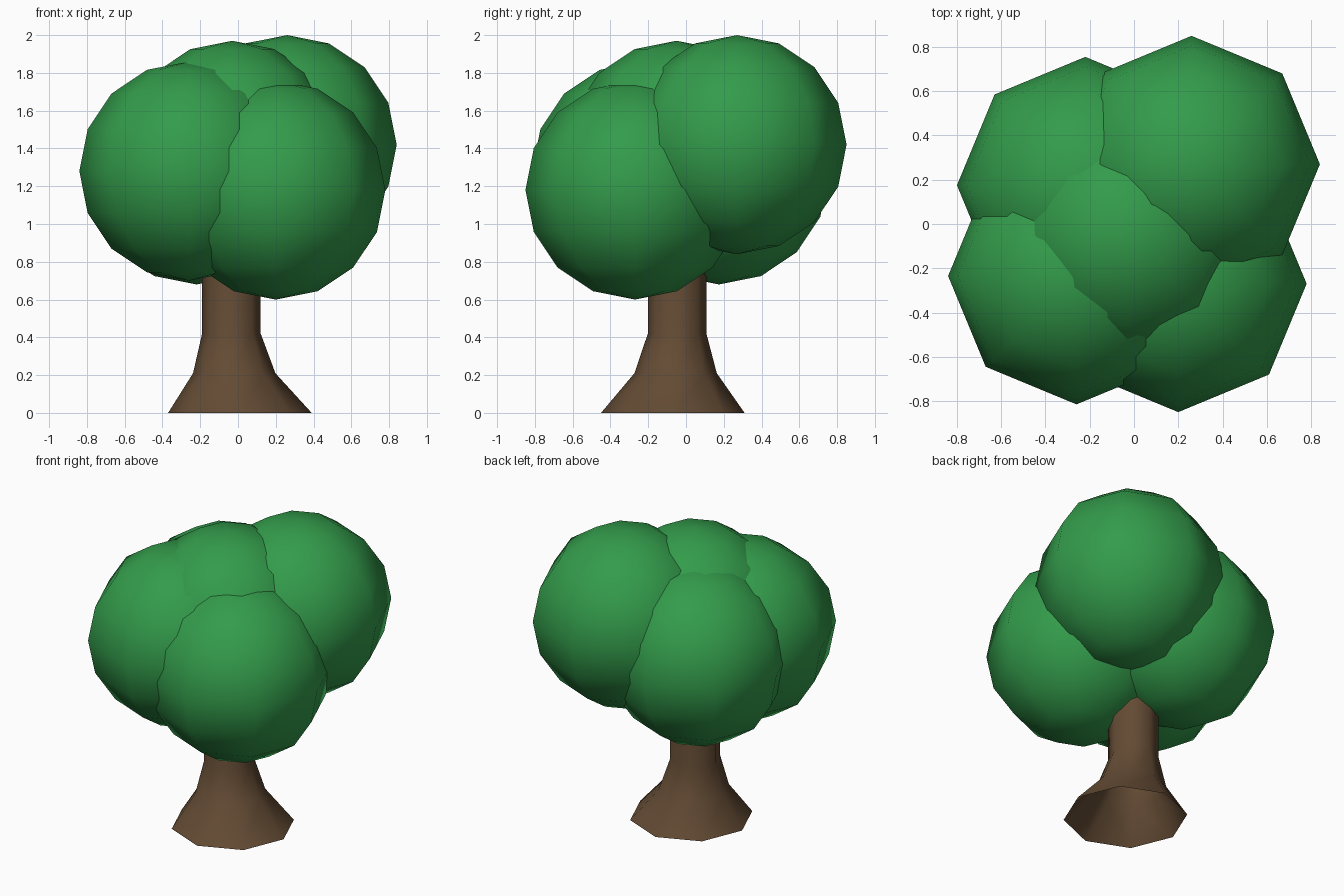
import bpy, bmesh, math

if "Cube" in bpy.data.objects:
    bpy.data.objects.remove(bpy.data.objects["Cube"])

def material(name, rgb):
    m = bpy.data.materials.new(name)
    m.diffuse_color = (*rgb, 1)
    m.use_nodes = True
    m.node_tree.nodes["Principled BSDF"].inputs["Base Color"].default_value = m.diffuse_color
    return m

leaf = material("leaf green", (0.033, 0.33, 0.07))
bark = material("bark brown", (0.125, 0.07, 0.034))

# Foliage: five overlapping low-poly balls, smooth shaded
balls = {
    "foliage_back_right": (0.26, 0.27, 1.42),
    "foliage_front_right": (0.20, -0.27, 1.18),
    "foliage_front_left": (-0.26, -0.235, 1.28),
    "foliage_back_left": (-0.22, 0.175, 1.26),
    "foliage_centre": (-0.03, -0.05, 1.39),
}
for name, pos in balls.items():
    bpy.ops.mesh.primitive_uv_sphere_add(segments=8, ring_count=8, radius=0.58, location=pos)
    ob = bpy.context.object
    ob.name = name
    ob.data.materials.append(leaf)
    bpy.ops.object.shade_smooth()

# Trunk: open eight-sided tube flaring to the ground (x, y, z, radius)
rings = [(0.01, -0.07, 0, 0.38), (-0.02, -0.055, 0.21, 0.218),
         (-0.035, -0.047, 0.42, 0.155), (-0.035, -0.047, 0.95, 0.155)]
bm = bmesh.new()
loops = [[bm.verts.new((x + r * math.cos(i * math.pi / 4), y + r * math.sin(i * math.pi / 4), z))
          for i in range(8)] for x, y, z, r in rings]
for lo, hi in zip(loops, loops[1:]):
    for i in range(8):
        j = (i + 1) % 8
        bm.faces.new((lo[i], lo[j], hi[j], hi[i])).smooth = True
mesh = bpy.data.meshes.new("trunk")
bm.to_mesh(mesh)
bm.free()
mesh.materials.append(bark)
trunk = bpy.data.objects.new("trunk", mesh)
bpy.context.collection.objects.link(trunk)
